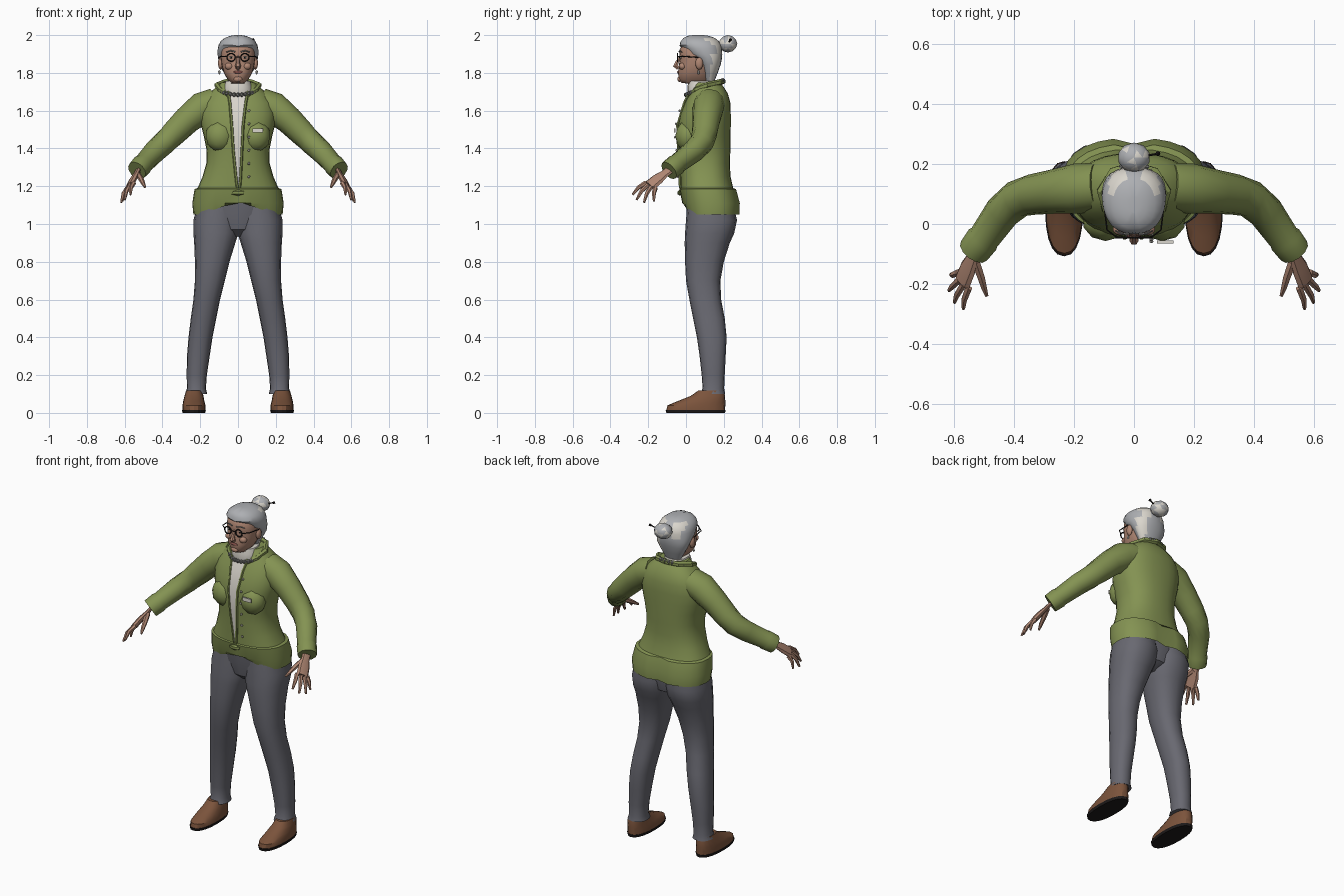
import bpy, bmesh, math, random
from mathutils import Vector, Matrix

random.seed(4)
cube = bpy.data.objects.get("Cube")
if cube:
    bpy.data.objects.remove(cube)


def material(name, r, g, b):
    m = bpy.data.materials.new(name)
    m.use_nodes = True
    m.diffuse_color = (r, g, b, 1)
    bsdf = m.node_tree.nodes["Principled BSDF"]
    bsdf.inputs["Base Color"].default_value = (r, g, b, 1)
    bsdf.inputs["Roughness"].default_value = 0.8
    return m


GREEN = material("olive_green", .23, .29, .085)
SLATE = material("slate_grey", .14, .14, .165)
SKIN = material("skin", .43, .24, .17)
BROWN = material("brown_leather", .2, .088, .045)
HAIR = material("silver_hair", .42, .43, .45)
WHITE = material("off_white", .7, .67, .61)
BLACK = material("near_black", .012, .01, .01)
LIPS = material("lip_red", .26, .09, .075)
BEAD = material("bead_grey", .2, .2, .19)


def finish(name, bm, mats, mirror=False, rule=None):
    """Turn a bmesh into an object, smooth except across sharp edges."""
    bmesh.ops.recalc_face_normals(bm, faces=bm.faces)
    for f in bm.faces:
        f.smooth = True
        f.material_index = rule(f.calc_center_median()) if rule else 0
    for e in bm.edges:
        e.smooth = e.calc_face_angle(0) < math.radians(32)
    mesh = bpy.data.meshes.new(name)
    bm.to_mesh(mesh)
    bm.free()
    for m in mats:
        mesh.materials.append(m)
    ob = bpy.data.objects.new(name, mesh)
    bpy.context.collection.objects.link(ob)
    if mirror:
        mod = ob.modifiers.new("mirror", 'MIRROR')
        mod.use_mirror_merge = False
    return ob


def skin_rings(rings, caps=(True, True)):
    bm = bmesh.new()
    loops = [[bm.verts.new(p) for p in ring] for ring in rings]
    for a, b in zip(loops, loops[1:]):
        for i in range(len(a)):
            j = (i + 1) % len(a)
            bm.faces.new((a[i], a[j], b[j], b[i]))
    if caps[0]:
        bm.faces.new(loops[0])
    if caps[1]:
        bm.faces.new(loops[-1])
    return bm


def loft(rows, n=20, e=2.3, caps=(True, True)):
    """Stack rounded rings; each row is z, x low, x high, y front, y back."""
    rings = []
    for z, x0, x1, y0, y1 in rows:
        ring = []
        for i in range(n):
            a = math.tau * i / n
            c, s = math.cos(a), math.sin(a)
            c = math.copysign(abs(c) ** (2 / e), c)
            s = math.copysign(abs(s) ** (2 / e), s)
            ring.append(((x0 + x1 + c * (x1 - x0)) / 2, (y0 + y1 + s * (y1 - y0)) / 2, z))
        rings.append(ring)
    return skin_rings(rings, caps)


def centred(rows):
    return [(z, -w, w, y0, y1) for z, w, y0, y1 in rows]


def tube(name, pts, mat, n=6, wide=(0, 0, 1), flat=1, mirror=True):
    """Sweep a ring along points of x, y, z, radius."""
    pos = [Vector(p[:3]) for p in pts]
    rings = []
    for i, p in enumerate(pos):
        t = (pos[min(i + 1, len(pos) - 1)] - pos[max(i - 1, 0)]).normalized()
        u = Vector(wide)
        u = (u - t * u.dot(t)).normalized()
        v = t.cross(u) * flat
        angles = [math.tau * k / n for k in range(n)]
        rings.append([p + pts[i][3] * (math.cos(a) * u + math.sin(a) * v) for a in angles])
    return finish(name, skin_rings(rings), [mat], mirror)


def ball(name, loc, size, mats, sub=2, mirror=False, rule=None):
    bm = bmesh.new()
    bmesh.ops.create_icosphere(bm, subdivisions=sub, radius=1,
                               matrix=Matrix.Translation(loc) @ Matrix.Diagonal((*size, 1)))
    return finish(name, bm, mats, mirror, rule)


# Shoes and soles
finish("shoe", loft([(.014, .172, .294, -.104, .207), (.04, .172, .294, -.098, .208),
                     (.062, .178, .29, -.045, .208), (.09, .183, .283, .025, .207),
                     (.118, .19, .275, .065, .2)]), [BROWN], True)
finish("shoe_sole", loft([(0, .174, .293, -.104, .207), (.016, .17, .297, -.108, .21)]), [BLACK], True)

# Trousers
finish("trouser_leg", loft([
    (.1, .163, .28, .075, .208), (.13, .17, .27, .088, .202), (.2, .165, .272, .083, .205),
    (.3, .15, .27, .072, .21), (.4, .135, .262, .058, .215), (.5, .115, .25, .038, .205),
    (.6, .095, .236, .018, .186), (.7, .07, .228, 0, .182), (.8, .045, .228, -.005, .2),
    (.9, .014, .232, -.007, .232), (.95, -.002, .236, -.005, .255),
    (1.02, -.008, .236, 0, .27), (1.15, -.01, .2, .01, .24)], n=16), [SLATE], True)
finish("trouser_seat", loft(centred([(.935, .05, .06, .17), (.97, .12, .02, .23), (1.05, .2, .004, .25),
                                     (1.16, .2, -.005, .24)])), [SLATE])

# Jacket body with hip band
torso = centred([
    (1.05, .236, -.008, .285), (1.11, .242, -.02, .288), (1.185, .23, -.034, .268),
    (1.19, .214, -.028, .25), (1.25, .188, -.03, .236), (1.32, .168, -.034, .232),
    (1.39, .166, -.038, .235), (1.46, .18, -.046, .236), (1.52, .195, -.042, .237),
    (1.58, .2, -.03, .237), (1.64, .188, -.006, .235), (1.69, .155, .018, .222),
    (1.725, .115, .036, .2), (1.75, .085, .045, .18)])
bm = loft(torso, 28, 2.4, (False, True))
for v in bm.verts:
    if v.co.z < 1.06 and v.co.y < .1:
        v.co.z += .07 * max(0, 1 - abs(v.co.x) / .2)
    if v.co.z < 1.188 and v.co.y > .2 and abs(v.co.x) < .01:
        v.co.y -= .02
finish("jacket_body", bm, [GREEN])
ball("jacket_bust", (.095, .01, 1.465), (.078, .067, .085), [GREEN], mirror=True)


def front_y(z):
    for a, b in zip(torso, torso[1:]):
        if a[0] <= z <= b[0]:
            return a[3] + (b[3] - a[3]) * (z - a[0]) / (b[0] - a[0])


# Sleeves and collar
tube("sleeve", [(.12, .125, 1.64, .08), (.19, .118, 1.615, .084), (.27, .108, 1.55, .074),
                (.34, .098, 1.48, .068), (.39, .083, 1.43, .064), (.44, .04, 1.385, .06),
                (.5, -.045, 1.32, .053), (.506, -.052, 1.314, .057), (.535, -.09, 1.283, .054)],
     GREEN, 12)
tube("jacket_collar", [(.05, .015, 1.68, .01), (.095, .05, 1.71, .014), (.11, .11, 1.735, .016),
                       (.07, .175, 1.75, .016), (0, .195, 1.755, .016)], GREEN)

# Shirt: neck and the panel in the jacket opening
finish("shirt_neck", loft(centred([(1.66, .07, .01, .17), (1.7, .085, .008, .17), (1.73, .075, .008, .165),
                                   (1.757, .066, .014, .155)])), [WHITE])
opening = [(1.7, -.052, .052), (1.64, -.042, .04), (1.52, -.032, .026), (1.39, -.024, .02),
           (1.25, -.01, .013), (1.19, -.003, .008)]
bm = bmesh.new()
edge = [[bm.verts.new((x, front_y(z) - .006, z)) for x in (lo, hi)] for z, lo, hi in opening]
for a, b in zip(edge, edge[1:]):
    bm.faces.new((a[0], b[0], b[1], a[1]))
finish("shirt_panel", bm, [WHITE])
for side, name in ((1, "right_jacket_edge"), (2, "left_jacket_edge")):
    tube(name, [(r[side], front_y(r[0]) - .003, r[0], .008) for r in opening], GREEN, wide=(1, 0, 0), mirror=False)

# Buttons, name plate and waist knot
for i in range(6):
    z = 1.25 + .07 * i
    ball("button", (.058, front_y(z) - .012, z), (.008, .006, .008), [WHITE], 1)
bm = bmesh.new()
bmesh.ops.create_cube(bm, size=1, matrix=Matrix.Translation((.105, -.06, 1.495))
                      @ Matrix.Diagonal((.055, .009, .022, 1)))
finish("name_plate", bm, [WHITE])
ball("waist_knot", (0, -.034, 1.165), (.04, .012, .016), [GREEN], 1)

# Bead necklace
for i in range(32):
    a = math.tau * i / 32
    s = math.sin(a)
    ball("necklace_bead", (.104 * math.cos(a), .098 + .098 * s, 1.722 + .038 * s),
         (.013, .013, .013), [BEAD], 1)

# Hands
tube("palm", [(.525, -.075, 1.295, .026), (.54, -.115, 1.265, .026), (.555, -.15, 1.238, .036),
              (.572, -.192, 1.203, .037)], SKIN, 8, (.04, .07, -.03), .45)
fingers = {"index": ((.552, -.213, 1.218), (.57, -.283, 1.155)),
           "middle": ((.57, -.202, 1.207), (.6, -.262, 1.128)),
           "ring": ((.582, -.185, 1.197), (.618, -.222, 1.114)),
           "little": ((.585, -.162, 1.192), (.612, -.17, 1.12))}
for name, (base, tip) in fingers.items():
    base, tip = Vector(base), Vector(tip)
    joint = base.lerp(tip, .5) + Vector((.006, -.004, .006))
    tube(name + "_finger", [(*base, .013), (*joint, .011), (*tip, .006)], SKIN)
tube("thumb", [(.532, -.12, 1.265, .016), (.512, -.175, 1.236, .014), (.502, -.21, 1.215, .011),
               (.492, -.24, 1.195, .006)], SKIN)

# Head and face
finish("head", loft(centred([
    (1.7, .052, .03, .14), (1.742, .052, .015, .14), (1.748, .036, -.026, .12), (1.765, .055, -.038, .13),
    (1.8, .075, -.042, .14), (1.84, .086, -.038, .15), (1.87, .09, -.032, .15), (1.89, .091, -.035, .15),
    (1.925, .088, -.033, .15), (1.95, .08, -.018, .14), (1.97, .05, .01, .12)]), 24), [SKIN])
tube("nose", [(0, -.03, 1.885, .008), (0, -.047, 1.857, .01), (0, -.055, 1.838, .016), (0, -.04, 1.824, .012)],
     SKIN, wide=(1, 0, 0), mirror=False)
ball("lips", (0, -.04, 1.804), (.025, .007, .008), [LIPS])
ball("chin", (0, -.034, 1.767), (.024, .012, .015), [SKIN])
ball("cheek", (.047, -.018, 1.835), (.024, .02, .02), [SKIN], mirror=True)
ball("ear", (.092, .07, 1.85), (.014, .021, .034), [SKIN], mirror=True)
ball("earring", (.099, .066, 1.803), (.007, .007, .013), [WHITE], 1, True)
ball("eye", (.036, -.027, 1.882), (.015, .007, .007), [WHITE], 1, True)
ball("pupil", (.036, -.034, 1.882), (.005, .003, .005), [BLACK], 1, True)
tube("eyebrow", [(.015, -.036, 1.912, .004), (.04, -.033, 1.917, .004), (.062, -.022, 1.91, .003)], BEAD)

# Glasses
ring = []
for i in range(17):
    a = math.tau * i / 16
    ring.append((.037 + .022 * math.cos(a), -.045, 1.882 + .021 * math.sin(a), .0038))
tube("glasses_rim", ring, BLACK, 6, (0, 1, 0))
tube("glasses_bridge", [(-.016, -.046, 1.885, .003), (.016, -.046, 1.885, .003)], BLACK, mirror=False)
tube("glasses_arm", [(.058, -.044, 1.886, .003), (.09, -.02, 1.888, .003), (.1, .065, 1.882, .003)], BLACK)


# Hair with pale streaks and a centre parting
def streak(c):
    back = .02 < abs(c.x) < .08 and c.y > .09 and 1.9 < c.z < 1.985
    return int(back or (c.x > .05 and c.y > .13 and c.z < 1.9))


bm = loft(centred([
    (1.755, .05, .1, .15), (1.8, .075, .085, .168), (1.845, .098, .07, .184), (1.88, .106, .035, .191),
    (1.9, .108, 0, .192), (1.93, .107, -.018, .19), (1.947, .103, -.034, .186), (1.968, .092, -.03, .174),
    (1.985, .07, -.016, .152), (1.996, .042, .008, .122), (2, .018, .035, .095)]), 24, 2.2)
for v in bm.verts:
    if abs(v.co.x) < .005 and v.co.y < .1 and v.co.z > 1.94:
        v.co.z -= .005
finish("hair", bm, [HAIR, WHITE], rule=streak)
ball("hair_bun", (0, .222, 1.954), (.055, .05, .046), [HAIR, WHITE],
     rule=lambda c: int(random.random() < .4))
tube("hair_stick", [(-.03, .215, 1.94, .004), (.08, .235, 1.975, .004)], BLACK, mirror=False)
ball("hair_stick_end", (.08, .235, 1.975), (.009, .009, .009), [BLACK], 1)
